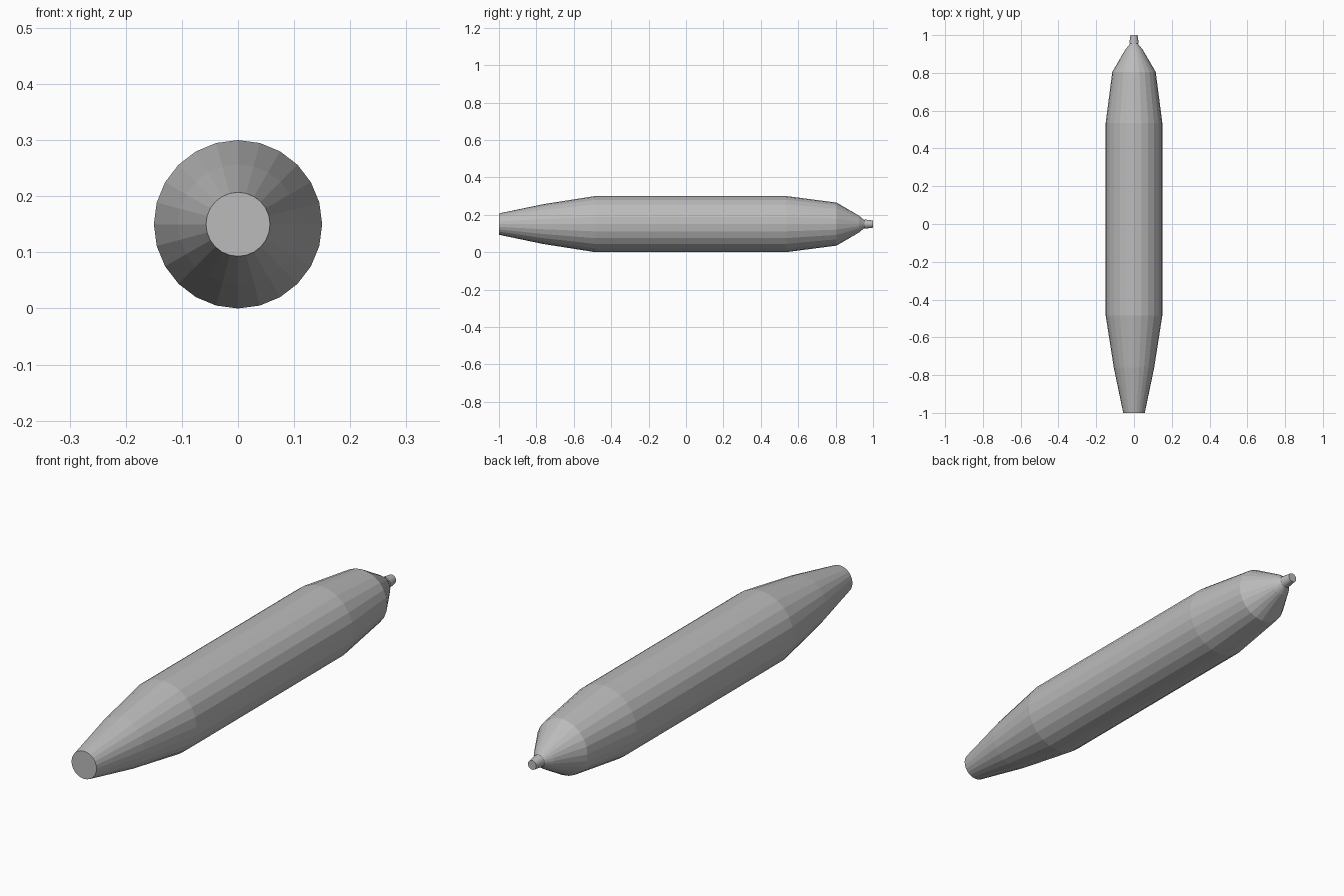
import bpy, bmesh, math

if "Cube" in bpy.data.objects:
    bpy.data.objects.remove(bpy.data.objects["Cube"])

SIDES = 24
AXIS_Z = 0.15

grey = bpy.data.materials.new("plain grey")
grey.diffuse_color = (0.5, 0.5, 0.5, 1)
grey.use_nodes = True
grey.node_tree.nodes["Principled BSDF"].inputs["Base Color"].default_value = grey.diffuse_color


def lathe_y(name, profile):
    """Closed faceted solid turned around the y axis; profile is (y, radius)."""
    bm = bmesh.new()
    rings = []
    for y, r in profile:
        angles = [2 * math.pi * i / SIDES for i in range(SIDES)]
        rings.append([bm.verts.new((r * math.sin(a), y, AXIS_Z + r * math.cos(a)))
                      for a in angles])
    for a, b in zip(rings, rings[1:]):
        for i in range(SIDES):
            j = (i + 1) % SIDES
            bm.faces.new((a[i], a[j], b[j], b[i]))
    bm.faces.new(rings[0])
    bm.faces.new(rings[-1])
    bmesh.ops.recalc_face_normals(bm, faces=bm.faces)
    mesh = bpy.data.meshes.new(name)
    bm.to_mesh(mesh)
    bm.free()
    mesh.materials.append(grey)
    obj = bpy.data.objects.new(name, mesh)
    bpy.context.collection.objects.link(obj)
    return obj


# Main body: blunt tail, straight barrel, tapered nose
lathe_y("body", [(-1, 0.057), (-0.76, 0.107), (-0.485, 0.15), (0.535, 0.15),
                 (0.805, 0.115), (0.925, 0.045), (0.957, 0.018)])

# Small nozzle on the nose
lathe_y("nozzle", [(0.955, 0.025), (1, 0.019)])
